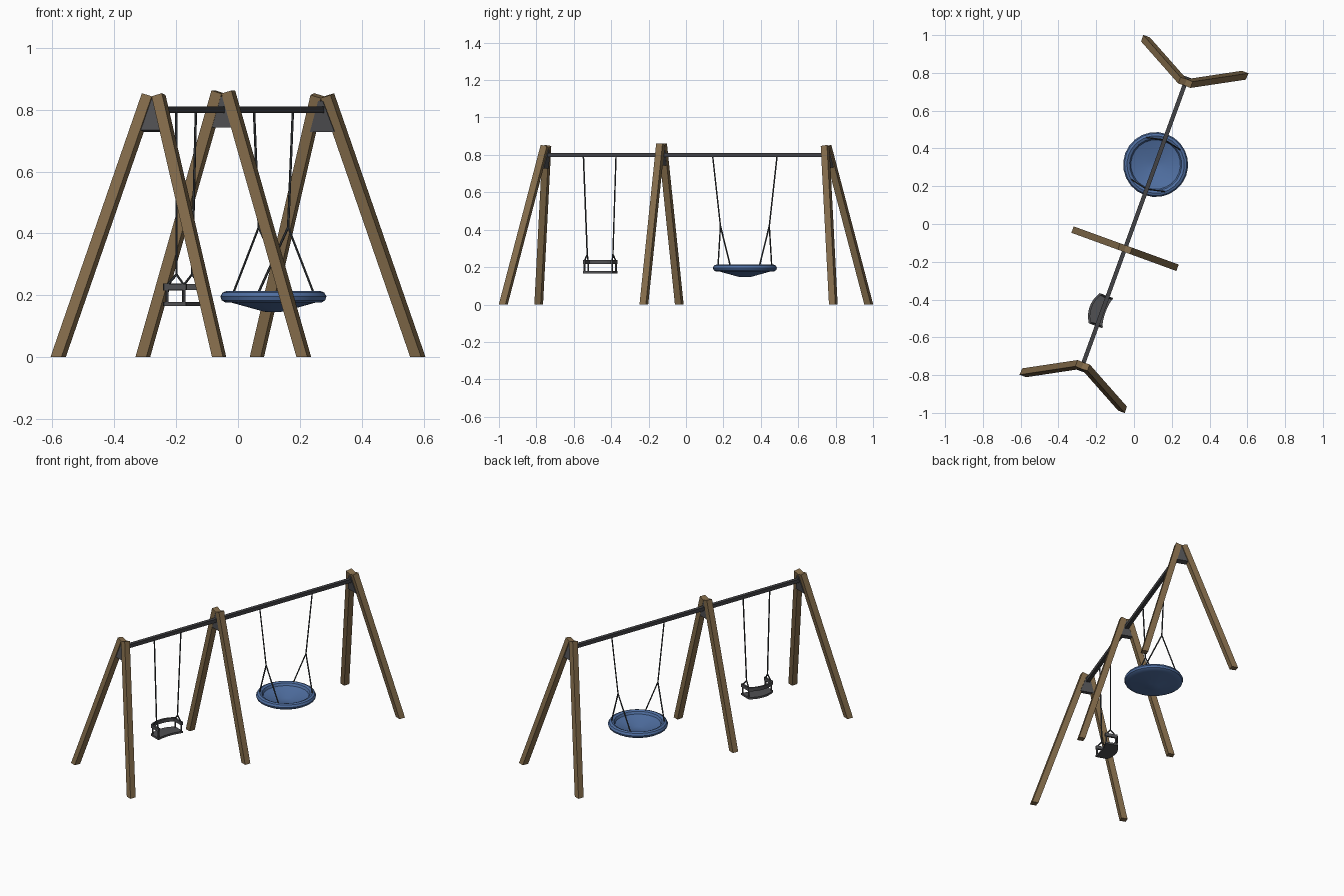
import bpy, bmesh, math
from mathutils import Vector, Matrix

cube = bpy.data.objects.get("Cube")
if cube:
    bpy.data.objects.remove(cube)

TURN = Matrix.Rotation(math.radians(-20), 4, 'Z')   # beam runs along local y, then turned


def material(name, rgb):
    m = bpy.data.materials.new(name)
    m.use_nodes = True
    m.diffuse_color = (*rgb, 1)
    m.node_tree.nodes["Principled BSDF"].inputs["Base Color"].default_value = (*rgb, 1)
    return m


WOOD = material("wood", (0.23, 0.15, 0.07))
STEEL = material("dark steel", (0.055, 0.055, 0.06))
PLATE = material("grey plate", (0.08, 0.08, 0.085))
ROPE = material("rope", (0.045, 0.05, 0.055))
BLUE = material("blue", (0.08, 0.16, 0.36))


def finish(name, bm, mat, matrix=Matrix(), smooth=False):
    bmesh.ops.recalc_face_normals(bm, faces=bm.faces)
    mesh = bpy.data.meshes.new(name)
    bm.to_mesh(mesh)
    bm.free()
    mesh.materials.append(mat)
    ob = bpy.data.objects.new(name, mesh)
    bpy.context.collection.objects.link(ob)
    ob.matrix_world = TURN @ matrix
    if smooth:
        bpy.ops.object.select_all(action='DESELECT')
        ob.select_set(True)
        bpy.context.view_layer.objects.active = ob
        bpy.ops.object.shade_smooth_by_angle(angle=math.radians(35))
    return ob


def prism(bm, outline, vec):
    """Extrude a closed outline along a vector."""
    face = bm.faces.new([bm.verts.new(p) for p in outline])
    new = bmesh.ops.extrude_face_region(bm, geom=[face])["geom"]
    bmesh.ops.translate(bm, vec=vec, verts=[v for v in new if isinstance(v, bmesh.types.BMVert)])


def rod(bm, a, b, r=0.004, sides=6):
    a, b = Vector(a), Vector(b)
    d = b - a
    m = Matrix.Translation((a + b) / 2) @ d.to_track_quat('Z', 'Y').to_matrix().to_4x4()
    bmesh.ops.create_cone(bm, cap_ends=True, segments=sides, radius1=r, radius2=r,
                          depth=d.length, matrix=m)


# A-frames: two square legs meeting at the top, with a plate in the gap
HALF = 0.018
FOOT, TOP = Vector((0.277, 0, 0)), Vector((0.017, 0, 0.857))


def a_frame(name, foot_y, tilt):
    place = Matrix.Translation((0, foot_y, 0)) @ Matrix.Rotation(tilt, 4, 'X')
    axis = (TOP - FOOT).normalized()
    out = Vector((axis.z, 0, -axis.x)) * HALF
    for label, sx in (("left", 1), ("right", -1)):
        bm = bmesh.new()
        start = FOOT - axis * 0.06
        pts = [start - out, start + out, TOP + out, TOP - out]
        prism(bm, [(sx * p.x, -HALF, p.z) for p in pts], (0, 2 * HALF, 0))
        bm.transform(place)
        # cut the foot level with the ground
        cut = bmesh.ops.bisect_plane(bm, geom=bm.verts[:] + bm.edges[:] + bm.faces[:],
                                     plane_co=(0, 0, 0), plane_no=(0, 0, 1), clear_inner=True)
        edges = [e for e in cut["geom_cut"] if isinstance(e, bmesh.types.BMEdge)]
        bmesh.ops.contextual_create(bm, geom=edges)
        finish(f"{name}_{label}_leg", bm, WOOD)
    bm = bmesh.new()
    shift = -math.copysign(0.005, foot_y) if tilt else 0
    prism(bm, [(-0.042, shift - HALF + 0.001, 0.742), (0.042, shift - HALF + 0.001, 0.742),
               (0.008, shift - HALF + 0.001, 0.843), (-0.008, shift - HALF + 0.001, 0.843)],
          (0, 2 * HALF - 0.002, 0))
    finish(f"{name}_bracket", bm, PLATE, place)


SPLAY = math.radians(9.5)
a_frame("front_frame", -0.939, -SPLAY)
a_frame("middle_frame", -0.139, 0)
a_frame("back_frame", 0.939, SPLAY)

# Top beam
bm = bmesh.new()
bmesh.ops.create_cube(bm, size=1, matrix=Matrix.Translation((0, 0, 0.8)) @ Matrix.Diagonal((0.022, 1.58, 0.022, 1)))
finish("top_beam", bm, STEEL)

# Basket swing: a rim with a shallow dished floor
BASKET_Y = 0.335
profile = [(0, 0.146), (0.03, 0.147), (0.135, 0.176), (0.155, 0.176), (0.168, 0.184), (0.172, 0.196),
           (0.165, 0.209), (0.152, 0.214), (0.138, 0.208), (0.131, 0.194), (0.03, 0.163), (0, 0.162)]
bm = bmesh.new()
verts = [bm.verts.new((r, 0, z)) for r, z in profile]
edges = [bm.edges.new(pair) for pair in zip(verts, verts[1:])]
bmesh.ops.spin(bm, geom=verts + edges, axis=(0, 0, 1), cent=(0, 0, 0), angle=math.tau, steps=24)
bmesh.ops.remove_doubles(bm, verts=bm.verts, dist=0.0005)
finish("basket_seat", bm, BLUE, Matrix.Translation((0, BASKET_Y, 0)), smooth=True)

bm = bmesh.new()
for s in (-1, 1):
    knot = (0, BASKET_Y + s * 0.139, 0.42)
    rod(bm, (0, BASKET_Y + s * 0.184, 0.8), knot)
    for sx in (-1, 1):
        rod(bm, knot, (sx * 0.095, BASKET_Y + s * 0.118, 0.208))
finish("basket_ropes", bm, ROPE)

# Small seat: curved plate with a raised rail held by posts
SEAT_Y, HW, FRONT, BACK = -0.491, 0.085, 0.03, -0.045


def bow(x, depth, steps=8):
    """Points across the seat, bowed toward the back."""
    return [(x - depth * (1 - t * t), SEAT_Y + HW * t)
            for t in (2 * i / steps - 1 for i in range(steps + 1))]


bm = bmesh.new()
outline = bow(FRONT, 0.012) + bow(BACK, 0.026)[::-1]
prism(bm, [(x, y, 0.166) for x, y in outline], (0, 0, 0.012))
finish("small_seat", bm, PLATE)

bm = bmesh.new()
inner = bow(BACK + 0.012, 0.026)
prism(bm, [(x, y, 0.216) for x, y in bow(BACK, 0.026) + inner[::-1]], (0, 0, 0.022))
for s in (-1, 1):
    y = SEAT_Y + s * (HW - 0.006)
    arm = Matrix.Translation(((FRONT + BACK) / 2, y, 0.227)) @ Matrix.Diagonal((FRONT - BACK, 0.012, 0.02, 1))
    bmesh.ops.create_cube(bm, size=1, matrix=arm)
    for x in (FRONT - 0.008, BACK + 0.008):
        rod(bm, (x, y, 0.17), (x, y, 0.225), 0.005)
finish("small_seat_rail", bm, PLATE)

bm = bmesh.new()
for s in (-1, 1):
    knot = (-0.006, SEAT_Y + s * 0.073, 0.268)
    rod(bm, (0, SEAT_Y + s * 0.093, 0.8), knot)
    for x in (FRONT - 0.008, BACK + 0.008):
        rod(bm, knot, (x, SEAT_Y + s * (HW - 0.006), 0.232))
finish("small_seat_ropes", bm, ROPE)
